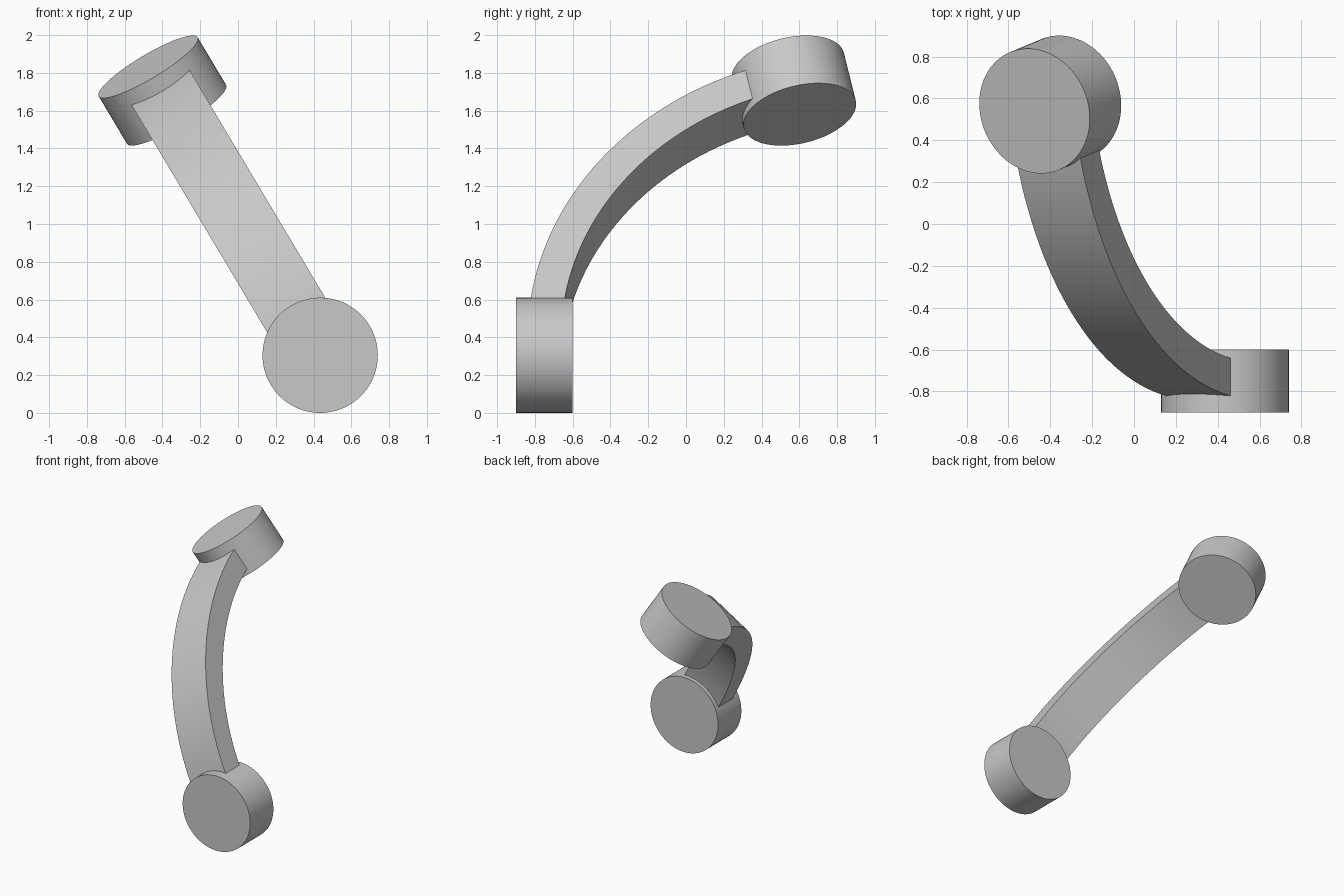
import bpy, bmesh
from math import radians, sin, cos, pi
from mathutils import Matrix, Vector

cube = bpy.data.objects.get("Cube")
if cube:
    bpy.data.objects.remove(cube, do_unlink=True)

ARC_RADIUS = 1.668
ARC_ANGLE = radians(78)
DISC_RADIUS, DISC_HEIGHT = 0.305, 0.3
BAND_WIDTH, BAND_THICKNESS = 0.358, 0.178

# Tilted frame whose origin is the centre of the arc
frame = Matrix.Translation((0.435, -0.75 + ARC_RADIUS, 0.305)) @ Matrix.Rotation(radians(-30.8), 4, 'Y')

grey = bpy.data.materials.new("plain grey")
grey.use_nodes = True
grey.diffuse_color = (0.58, 0.58, 0.58, 1)
grey.node_tree.nodes["Principled BSDF"].inputs["Base Color"].default_value = grey.diffuse_color


def finish(name, bm):
    """Turn a bmesh in arc space into a smooth shaded object."""
    bmesh.ops.recalc_face_normals(bm, faces=bm.faces)
    bm.transform(frame)
    mesh = bpy.data.meshes.new(name)
    bm.to_mesh(mesh)
    bm.free()
    mesh.materials.append(grey)
    obj = bpy.data.objects.new(name, mesh)
    bpy.context.collection.objects.link(obj)
    bpy.ops.object.select_all(action='DESELECT')
    obj.select_set(True)
    bpy.context.view_layer.objects.active = obj
    bpy.ops.object.shade_smooth_by_angle(angle=radians(30))
    return obj


def end_disc(name, angle):
    """Disc centred on the arc, its axis pointing outward from the arc centre."""
    place = (Matrix.Translation((0, -ARC_RADIUS * cos(angle), ARC_RADIUS * sin(angle)))
             @ Matrix.Rotation(pi / 2 - angle, 4, 'X'))
    bm = bmesh.new()
    bmesh.ops.create_cone(bm, cap_ends=True, segments=96, radius1=DISC_RADIUS,
                          radius2=DISC_RADIUS, depth=DISC_HEIGHT, matrix=place)
    finish(name, bm)


# Discs at both ends
end_disc("lower_disc", 0)
end_disc("upper_disc", ARC_ANGLE)

# Curved band: rectangle swept around the arc
bm = bmesh.new()
w, t = BAND_WIDTH / 2, BAND_THICKNESS / 2
corners = [bm.verts.new((x, y - ARC_RADIUS, 0)) for x, y in ((-w, -t), (w, -t), (w, t), (-w, t))]
edges = [bm.edges.new((corners[i], corners[(i + 1) % 4])) for i in range(4)]
bmesh.ops.spin(bm, geom=corners + edges, cent=Vector(), axis=(-1, 0, 0),
               angle=ARC_ANGLE, steps=64, use_duplicate=False)
bmesh.ops.holes_fill(bm, edges=[e for e in bm.edges if e.is_boundary], sides=4)
finish("curved_band", bm)
